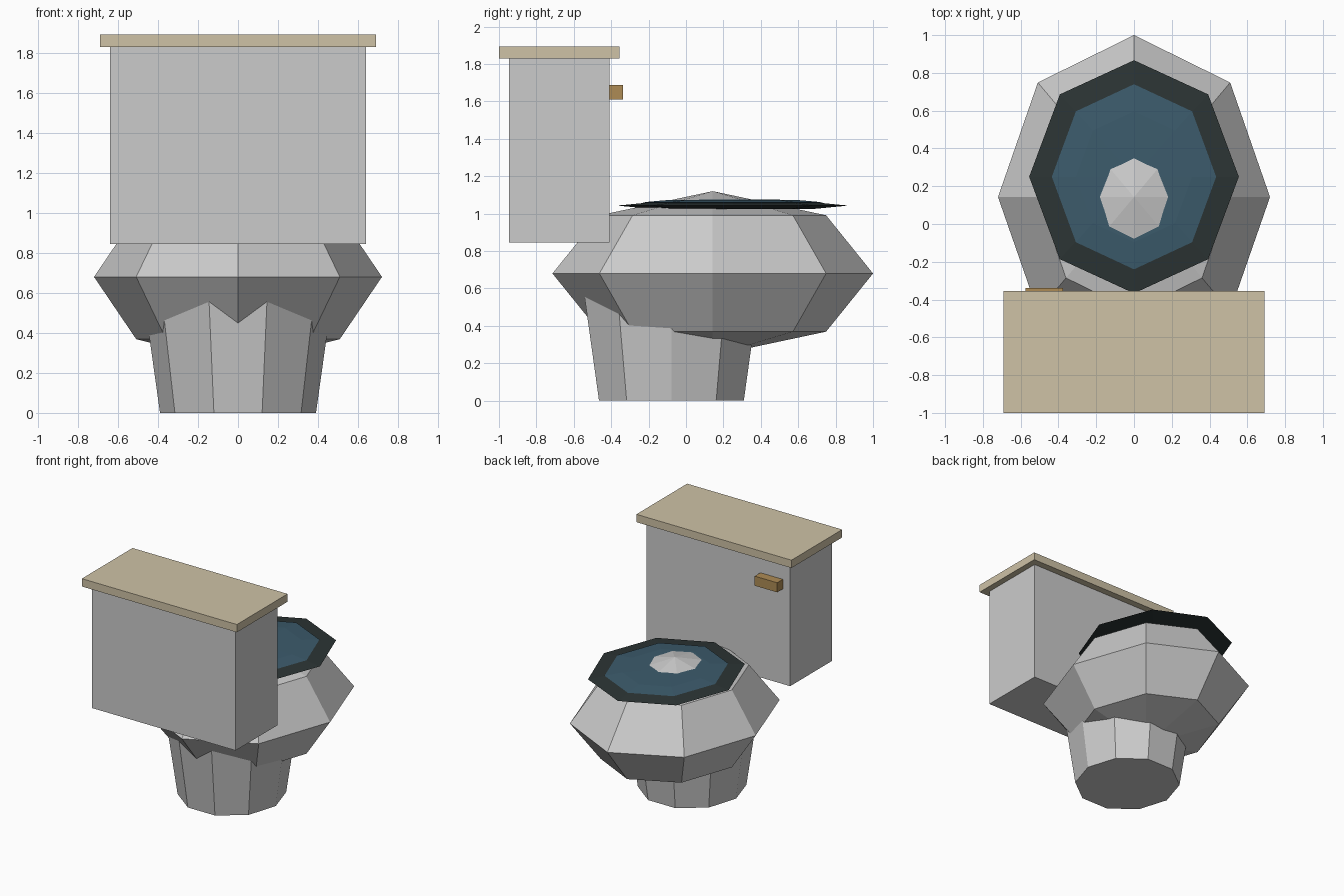
import bpy, bmesh
from math import cos, sin, tau
from mathutils import Matrix

if "Cube" in bpy.data.objects:
    bpy.data.objects.remove(bpy.data.objects["Cube"])


def finish(name, bm, color=None):
    bmesh.ops.recalc_face_normals(bm, faces=bm.faces)
    mesh = bpy.data.meshes.new(name)
    bm.to_mesh(mesh)
    bm.free()
    obj = bpy.data.objects.new(name, mesh)
    bpy.context.collection.objects.link(obj)
    if color:
        mat = bpy.data.materials.new(name + "_colour")
        mat.diffuse_color = (*color, 1)
        mat.use_nodes = True
        mat.node_tree.nodes["Principled BSDF"].inputs["Base Color"].default_value = mat.diffuse_color
        mesh.materials.append(mat)
    return obj


def box(name, lo, hi, color=None):
    bm = bmesh.new()
    size = [b - a for a, b in zip(lo, hi)]
    mid = [(a + b) / 2 for a, b in zip(lo, hi)]
    bmesh.ops.create_cube(bm, size=1, matrix=Matrix.LocRotScale(mid, None, size))
    return finish(name, bm, color)


def faceted_ball(name, center, radii, color=None):
    bm = bmesh.new()
    bmesh.ops.create_uvsphere(bm, u_segments=8, v_segments=4, radius=1,
                              matrix=Matrix.LocRotScale(center, None, radii))
    return finish(name, bm, color)


# Ten-sided pedestal flaring upward into the bowl
bm = bmesh.new()
rings = []
for z, grow in ((0, 1), (0.6, 1.216)):
    rings.append([bm.verts.new((0.39 * grow * cos(i * tau / 10),
                                -0.078 + 0.407 * grow * sin(i * tau / 10), z))
                  for i in range(10)])
low, high = rings
bm.faces.new(low)
bm.faces.new(high)
for i in range(10):
    j = (i + 1) % 10
    bm.faces.new((low[i], low[j], high[j], high[i]))
finish("pedestal", bm)

# Bowl, seat and water are flattened eight-sided balls
faceted_ball("bowl", (0, 0.143, 0.68), (0.72, 0.857, 0.44))
faceted_ball("seat", (0, 0.25, 1.043), (0.555, 0.617, 0.025), (0.025, 0.035, 0.035))
faceted_ball("water", (0, 0.25, 1.06), (0.435, 0.49, 0.018), (0.045, 0.105, 0.15))

# Tank with overhanging lid and flush handle
box("tank", (-0.64, -0.945, 0.845), (0.64, -0.41, 1.83))
box("tank_lid", (-0.69, -1.0, 1.83), (0.69, -0.355, 1.893), (0.62, 0.54, 0.38))
box("flush_handle", (-0.575, -0.41, 1.61), (-0.375, -0.338, 1.687), (0.42, 0.26, 0.09))
